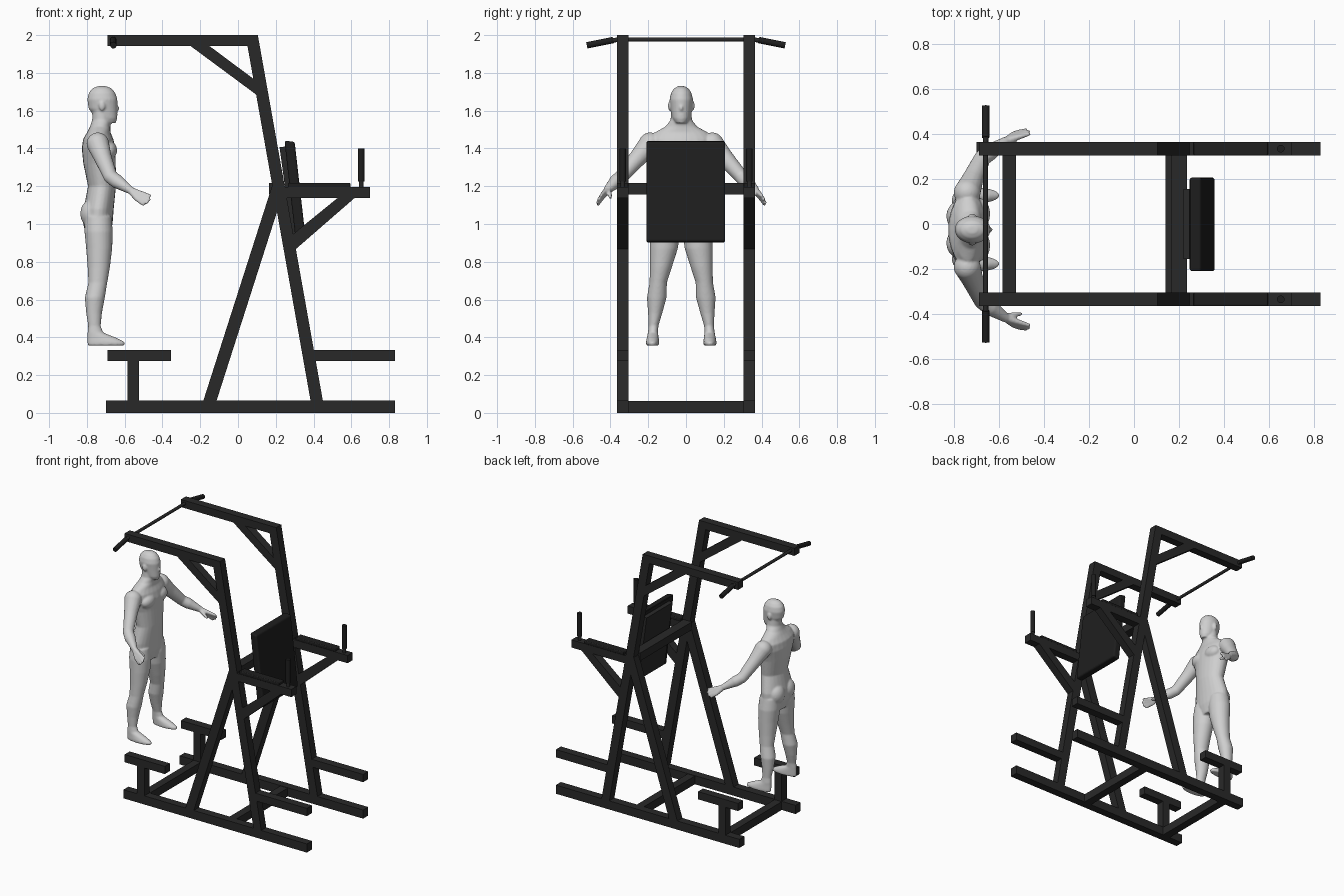
import bpy, bmesh, math
from mathutils import Vector, Matrix

if "Cube" in bpy.data.objects:
    bpy.data.objects.remove(bpy.data.objects["Cube"])


def material(name, value, rough):
    m = bpy.data.materials.new(name)
    m.use_nodes = True
    color = (value, value, value, 1)
    m.diffuse_color = color
    bsdf = m.node_tree.nodes["Principled BSDF"]
    bsdf.inputs["Base Color"].default_value = color
    bsdf.inputs["Roughness"].default_value = rough
    return m


STEEL = material("dark steel", 0.022, 0.6)
PADDING = material("black padding", 0.013, 0.7)
SKIN = material("pale grey", 0.62, 0.6)


def finish(bm, name, mat):
    bmesh.ops.recalc_face_normals(bm, faces=bm.faces)
    mesh = bpy.data.meshes.new(name)
    bm.to_mesh(mesh)
    bm.free()
    mesh.materials.append(mat)
    ob = bpy.data.objects.new(name, mesh)
    bpy.context.collection.objects.link(ob)
    return ob


def prism(name, profile, y0, y1, mat=STEEL, bevel=0):
    """Extrude an x-z outline from y0 to y1."""
    bm = bmesh.new()
    face = bm.faces.new([bm.verts.new((x, y0, z)) for x, z in profile])
    grown = bmesh.ops.extrude_face_region(bm, geom=[face])["geom"]
    verts = [g for g in grown if isinstance(g, bmesh.types.BMVert)]
    bmesh.ops.translate(bm, verts=verts, vec=(0, y1 - y0, 0))
    ob = finish(bm, name, mat)
    if bevel:
        mod = ob.modifiers.new("soft edges", "BEVEL")
        mod.width, mod.segments = bevel, 3
    return ob


def rect(x0, x1, z0, z1):
    return [(x0, z0), (x1, z0), (x1, z1), (x0, z1)]


def add_cone(bm, a, b, ra, rb, sides=16):
    a, b = Vector(a), Vector(b)
    turn = (b - a).to_track_quat("Z", "Y").to_matrix().to_4x4()
    bmesh.ops.create_cone(bm, cap_ends=True, segments=sides, radius1=ra, radius2=rb,
                          depth=(b - a).length, matrix=Matrix.Translation((a + b) / 2) @ turn)


def rod(name, a, b, r, mat=STEEL):
    bm = bmesh.new()
    add_cone(bm, a, b, r, r, 20)
    for f in bm.faces:
        f.smooth = len(f.verts) == 4
    return finish(bm, name, mat)


# Side frames: every tube is one outline, repeated on both sides
TUBES = {
    "base_rail": rect(-0.70, 0.83, 0, 0.065),
    "main_post": [(0.385, 0.06), (0.45, 0.06), (0.105, 2.0), (0.04, 2.0)],
    "slanted_leg": [(-0.185, 0.06), (-0.115, 0.06), (0.25, 1.2), (0.18, 1.2)],
    "top_beam": rect(-0.69, 0.07, 1.943, 2.0),
    "top_brace": [(-0.255, 1.945), (-0.155, 1.945), (0.10, 1.755), (0.11, 1.675)],
    "arm_beam": rect(0.21, 0.70, 1.137, 1.195),
    "arm_brace": [(0.29, 0.945), (0.30, 0.862), (0.62, 1.14), (0.53, 1.14)],
    "upper_foot_rail": rect(0.38, 0.83, 0.275, 0.333),
    "step_post": rect(-0.585, -0.525, 0.06, 0.28),
    "step_bar": rect(-0.69, -0.355, 0.275, 0.333),
}
for side, s in (("front", -1), ("back", 1)):
    y = s * 0.335
    for part, outline in TUBES.items():
        prism(f"{side}_{part}", outline, y - 0.03, y + 0.03)
    prism(f"{side}_elbow_pad", rect(0.265, 0.595, 1.193, 1.217), y - 0.03, y + 0.03, PADDING, 0.006)
    rod(f"{side}_handle_stem", (0.653, y, 1.19), (0.653, y, 1.24), 0.012)
    rod(f"{side}_handle_grip", (0.653, y, 1.225), (0.653, y, 1.4), 0.017, PADDING)
    rod(f"{side}_bar_bend", (-0.66, s * 0.36, 1.976), (-0.66, s * 0.40, 1.97), 0.012)
    rod(f"{side}_bar_grip", (-0.66, s * 0.385, 1.974), (-0.66, s * 0.525, 1.946), 0.017, PADDING)

# Cross members
prism("base_crossbar", rect(-0.585, -0.525, 0, 0.062), -0.31, 0.31)
prism("middle_crossbar", rect(0.14, 0.2, 0, 0.062), -0.31, 0.31)
prism("upper_crossbar", rect(0.165, 0.235, 1.157, 1.217), -0.31, 0.31)
rod("pull_up_bar", (-0.66, -0.37, 1.976), (-0.66, 0.37, 1.976), 0.011)

# Leaning backrest and its backing board
prism("backrest_pad", [(0.307, 0.9), (0.36, 0.906), (0.3, 1.435), (0.246, 1.441)],
      -0.21, 0.207, PADDING, 0.012)
prism("backrest_board", [(0.285, 0.925), (0.315, 0.928), (0.25, 1.41), (0.22, 1.407)],
      -0.155, 0.155, STEEL)

# Standing figure: overlapping volumes fused into one smooth skin
MID = -0.025
body = bmesh.new()


def loft(sections, y=0, sides=24):
    """Stack of horizontal ovals: height, x centre, y offset, half depth, half width."""
    rings = []
    for z, x, off, hx, hy in sections:
        rings.append([body.verts.new((x + hx * math.cos(t), MID + y + off + hy * math.sin(t), z))
                      for t in (math.tau * i / sides for i in range(sides))])
    for low, high in zip(rings, rings[1:]):
        for i in range(sides):
            j = (i + 1) % sides
            body.faces.new((low[i], low[j], high[j], high[i]))
    body.faces.new(rings[0][::-1])
    body.faces.new(rings[-1])


def blob(x, y, z, rx, ry, rz):
    bmesh.ops.create_icosphere(body, subdivisions=3, radius=1, matrix=Matrix.Translation(
        (x, MID + y, z)) @ Matrix.Diagonal((rx, ry, rz, 1)))


def limb(points, s):
    """Tapered tube with round joints; points are x, y, z, radius."""
    for x, y, z, r in points:
        blob(x, s * y, z, r, r, r)
    for p, q in zip(points, points[1:]):
        add_cone(body, (p[0], MID + s * p[1], p[2]), (q[0], MID + s * q[1], q[2]), p[3], q[3])


# Torso and neck
loft([(0.93, -0.74, 0, .06, .09), (1.0, -0.742, 0, .078, .15), (1.08, -0.738, 0, .08, .15),
      (1.2, -0.72, 0, .074, .122), (1.32, -0.733, 0, .086, .14), (1.4, -0.737, 0, .09, .165),
      (1.45, -0.74, 0, .08, .17), (1.485, -0.737, 0, .062, .14), (1.515, -0.73, 0, .054, .085),
      (1.55, -0.722, 0, .05, .057), (1.62, -0.722, 0, .05, .052)])
# Head, nose and brow
loft([(1.535, -0.683, 0, .036, .03), (1.56, -0.695, 0, .056, .046), (1.61, -0.715, 0, .076, .056),
      (1.66, -0.718, 0, .08, .062), (1.695, -0.72, 0, .07, .054), (1.718, -0.72, 0, .05, .038),
      (1.73, -0.72, 0, .022, .016)])
blob(-0.645, 0, 1.612, .017, .011, .018)
blob(-0.657, 0, 1.648, .017, .036, .01)
blob(-0.655, 0, 1.578, .018, .022, .008)

FINGERS = ((-.468, .425, 1.15), (-.47, .437, 1.13), (-.482, .443, 1.113), (-.502, .44, 1.105))
for s in (-1, 1):
    # Chest, buttock and ear
    blob(-0.685, s * 0.07, 1.39, .045, .07, .05)
    blob(-0.775, s * 0.06, 1.055, .06, .068, .075)
    blob(-0.72, s * 0.062, 1.625, .016, .009, .026)
    # Leg and foot
    legs = [(0.356, -0.698, .152, .098, .033), (0.374, -0.698, .152, .1, .035),
            (0.395, -0.718, .151, .08, .032), (0.425, -0.755, .15, .042, .027),
            (0.46, -0.76, .147, .033, .026), (0.53, -0.762, .138, .042, .038),
            (0.61, -0.758, .13, .053, .052), (0.69, -0.742, .122, .05, .046),
            (0.77, -0.737, .108, .059, .058), (0.87, -0.735, .092, .069, .074),
            (0.96, -0.738, .085, .075, .08), (1.04, -0.74, .08, .07, .07)]
    loft([(z, x, s * off, hx, hy) for z, x, off, hx, hy in legs])
    # Arm
    limb([(-.742, .165, 1.425, .06), (-.715, .23, 1.35, .047), (-.675, .318, 1.25, .037),
          (-.64, .345, 1.225, .038), (-.575, .39, 1.182, .022)], s)
    # Hand
    for i, (x, y, z) in enumerate(FINGERS):
        k = (-.52 - .005 * i, .41 + .005 * i, 1.165 - .011 * i)
        limb([(-.572, .392, 1.18, .018), (*k, .013), (x, y, z, .009)], s)
    limb([(-.565, .388, 1.175, .016), (-.53, .378, 1.157, .012), (-.505, .375, 1.14, .009)], s)

figure = finish(body, "standing_figure", SKIN)
fuse = figure.modifiers.new("fuse", "REMESH")
fuse.mode, fuse.voxel_size, fuse.use_smooth_shade = "VOXEL", 0.006, True
relax = figure.modifiers.new("relax", "SMOOTH")
relax.factor, relax.iterations = 0.5, 5
